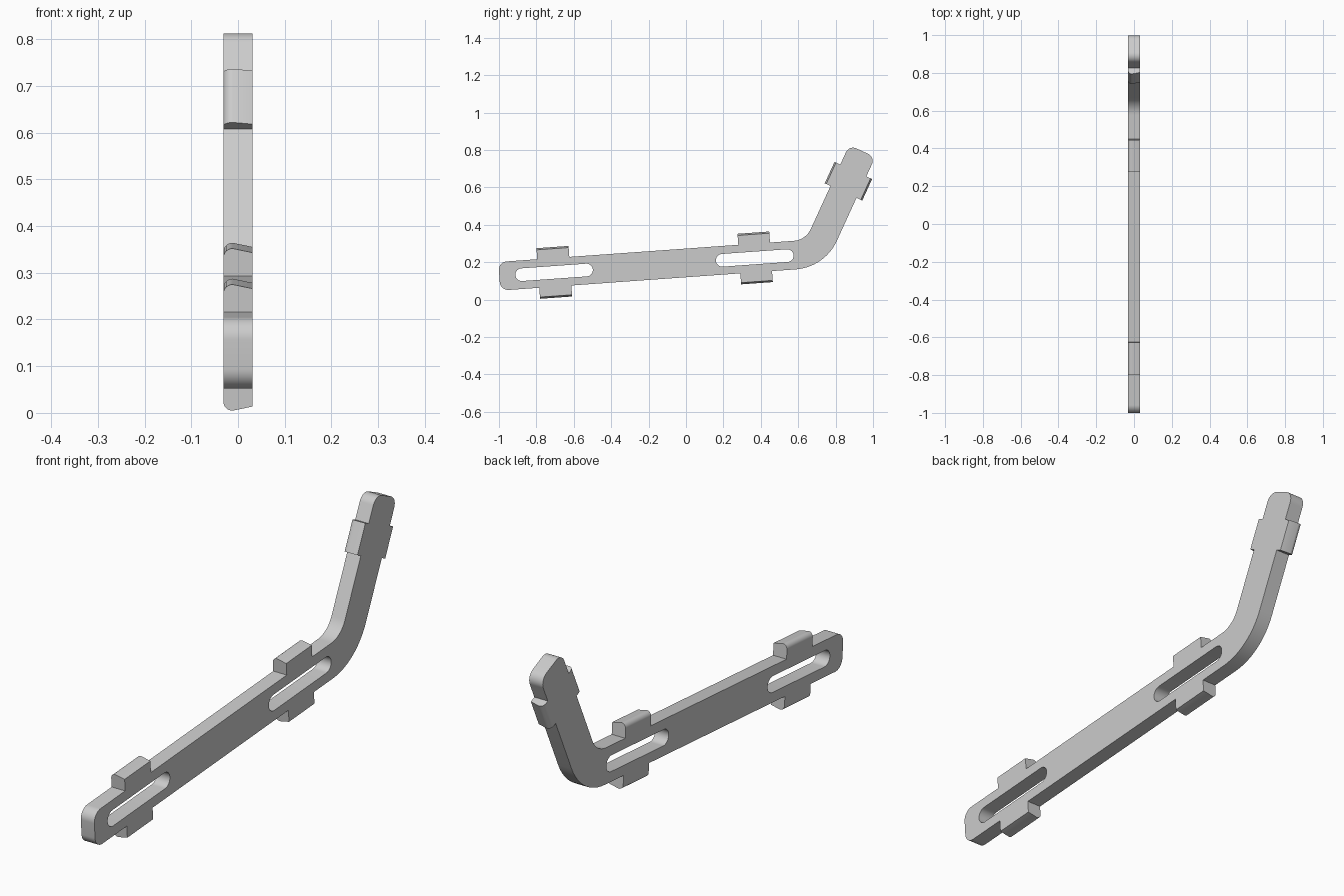
import bpy, bmesh, math
from mathutils import Vector, Matrix

cube = bpy.data.objects.get("Cube")
if cube:
    bpy.data.objects.remove(cube, do_unlink=True)

grey = bpy.data.materials.new("plain grey")
grey.use_nodes = True
grey.diffuse_color = (0.6, 0.6, 0.6, 1)
grey.node_tree.nodes["Principled BSDF"].inputs["Base Color"].default_value = (0.6, 0.6, 0.6, 1)

HALF_T = 0.0315      # half thickness along x
HALF_W = 0.0765      # half width of the bar
BEND_R = 0.185       # centreline radius of the bend


def unit(angle):
    return Vector((math.cos(angle), math.sin(angle)))


# Side plane directions: 2D x is world y, 2D y is world z
LOW, HIGH = math.radians(4.1), math.radians(65.4)
d1, d2 = unit(LOW), unit(HIGH)
n1, n2 = unit(LOW + math.pi / 2), unit(HIGH + math.pi / 2)


def on_low(y):
    """Centreline point of the long arm at world y."""
    return Vector((y, 0.1965 + y * math.tan(LOW)))


bend = on_low(0.691)


def rounded(corners, steps=12):
    """Closed outline with each (point, radius) corner replaced by an arc."""
    out = []
    for i, (p, r) in enumerate(corners):
        a = (corners[i - 1][0] - p).normalized()
        b = (corners[(i + 1) % len(corners)][0] - p).normalized()
        half = a.angle(b) / 2
        centre = p + (a + b).normalized() * r / math.sin(half)
        start = p + a * r / math.tan(half) - centre
        end = p + b * r / math.tan(half) - centre
        sweep = math.atan2(start.x * end.y - start.y * end.x, start.dot(end))
        for k in range(steps + 1):
            out.append(centre + Matrix.Rotation(sweep * k / steps, 2) @ start)
    return out


def slot(y0, y1, half_h):
    """Round-ended slot along the long arm."""
    a, b = on_low(y0) + d1 * half_h, on_low(y1) - d1 * half_h
    pts = []
    for c, base in ((b, LOW - math.pi / 2), (a, LOW + math.pi / 2)):
        pts += [c + unit(base + math.pi * k / 16) * half_h for k in range(17)]
    return pts


def finish(name, bm):
    bmesh.ops.remove_doubles(bm, verts=bm.verts, dist=0.0001)
    bmesh.ops.recalc_face_normals(bm, faces=bm.faces)
    mesh = bpy.data.meshes.new(name)
    bm.to_mesh(mesh)
    bm.free()
    mesh.materials.append(grey)
    obj = bpy.data.objects.new(name, mesh)
    bpy.context.collection.objects.link(obj)
    bpy.ops.object.select_all(action='DESELECT')
    obj.select_set(True)
    bpy.context.view_layer.objects.active = obj
    bpy.ops.object.shade_smooth_by_angle(angle=math.radians(30))


# Bent bar: filled outline with two slots
miter = HALF_W * (d1 * math.tan((HIGH - LOW) / 2) - n1)
tail, tip = on_low(-0.998), bend + d2 * 0.603
outline = rounded([
    (tail - n1 * HALF_W, 0.045),
    (bend + miter, BEND_R + HALF_W),
    (tip - n2 * HALF_W, 0.042),
    (tip + n2 * HALF_W, 0.042),
    (bend - miter, BEND_R - HALF_W),
    (tail + n1 * HALF_W, 0.045),
])
curve = bpy.data.curves.new("bar_outline", 'CURVE')
curve.dimensions = '2D'
curve.fill_mode = 'BOTH'
curve.extrude = HALF_T
for pts in (outline, slot(-0.912, -0.498, 0.034), slot(0.16, 0.575, 0.034)):
    spline = curve.splines.new('POLY')
    spline.points.add(len(pts) - 1)
    for sp, p in zip(spline.points, pts):
        sp.co = (p.x, p.y, 0, 1)
    spline.use_cyclic_u = True
helper = bpy.data.objects.new("bar_outline", curve)
bpy.context.collection.objects.link(helper)
bpy.context.view_layer.update()
flat = bpy.data.meshes.new_from_object(helper.evaluated_get(bpy.context.evaluated_depsgraph_get()))
bar = bmesh.new()
bar.from_mesh(flat)
bpy.data.objects.remove(helper, do_unlink=True)
for v in bar.verts:
    v.co = (v.co.z, v.co.x, v.co.y)
finish("bent_bar", bar)


# Snap tabs: rounded on one side, sloping down to the other
def tab(name, start, length, d, n, height):
    r = 0.02
    profile = [(HALF_T, 0), (-HALF_T, 0)]
    for k in range(9):
        a = math.pi - math.pi / 2 * k / 8
        profile.append((-HALF_T + r + r * math.cos(a), height - r + r * math.sin(a)))
    profile.append((HALF_T, height - 0.009))
    bm = bmesh.new()
    verts = []
    for x, h in profile:
        p = start + n * (HALF_W + h)
        verts.append(bm.verts.new((x, p.x, p.y)))
    face = bm.faces.new(verts)
    grown = bmesh.ops.extrude_face_region(bm, geom=[face])["geom"]
    step = d * length
    bmesh.ops.translate(bm, vec=(0, step.x, step.y),
                        verts=[g for g in grown if isinstance(g, bmesh.types.BMVert)])
    finish(name, bm)


for side, sign in (("upper", 1), ("lower", -1)):
    tab("front_tab_" + side, on_low(-0.79), 0.172, d1, n1 * sign, 0.059)
    tab("middle_tab_" + side, on_low(0.285), 0.17, d1, n1 * sign, 0.059)
    tab("tip_tab_" + side, bend + d2 * 0.363, 0.126, d2, n2 * sign, 0.034)
